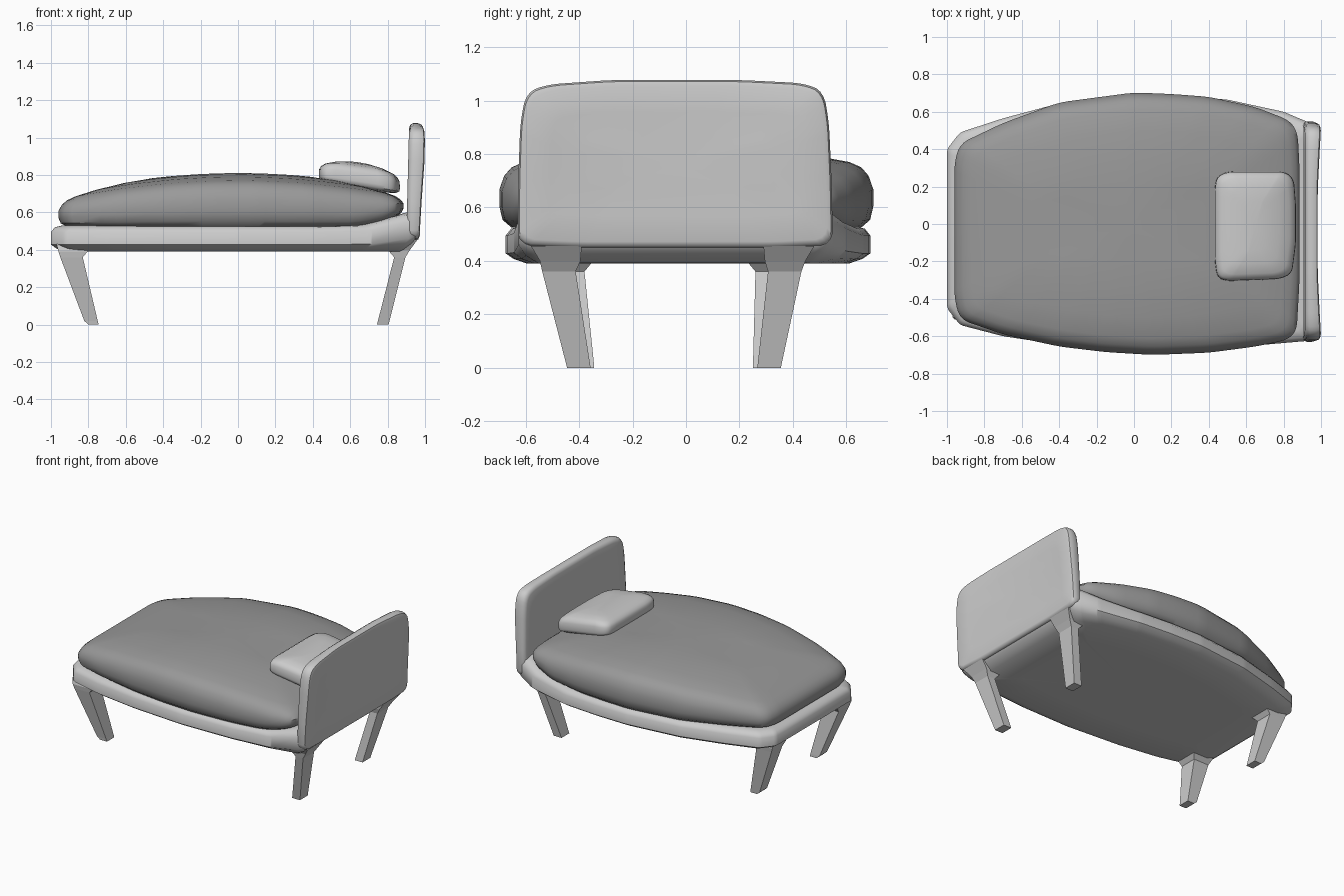
import bpy, bmesh, math

if "Cube" in bpy.data.objects:
    bpy.data.objects.remove(bpy.data.objects["Cube"])


def shade(name, value):
    mat = bpy.data.materials.new(name)
    mat.diffuse_color = (value, value, value, 1)
    mat.use_nodes = True
    mat.node_tree.nodes["Principled BSDF"].inputs["Base Color"].default_value = mat.diffuse_color
    return mat


WOOD, CLOTH, LINEN = shade("frame_grey", 0.68), shade("mattress_grey", 0.32), shade("pillow_grey", 1.0)


def round_outline(pts, cut=0.05, steps=2):
    """Soften the corners of a closed outline by repeated corner cutting."""
    for _ in range(steps):
        out = []
        for i, p in enumerate(pts):
            q = pts[(i + 1) % len(pts)]
            dx, dy = q[0] - p[0], q[1] - p[1]
            k = min(0.25, cut / max(math.hypot(dx, dy), 1e-6))
            out += [(p[0] + dx * k, p[1] + dy * k), (q[0] - dx * k, q[1] - dy * k)]
        pts, cut = out, cut * 0.5
    return pts


def loft(name, mat, outline, rings, place, angle=40):
    """Stack inset copies of an outline; rings are (inset, level); place maps (u, v, level) to 3D."""
    us, vs = [p[0] for p in outline], [p[1] for p in outline]
    cu, cv = (max(us) + min(us)) / 2, (max(vs) + min(vs)) / 2
    hu, hv = (max(us) - min(us)) / 2, (max(vs) - min(vs)) / 2
    bm = bmesh.new()
    loops = [[bm.verts.new(place(cu + (u - cu) * (1 - d / hu), cv + (v - cv) * (1 - d / hv), t))
              for u, v in outline] for d, t in rings]
    n = len(outline)
    for a, b in zip(loops, loops[1:]):
        for i in range(n):
            j = (i + 1) % n
            bm.faces.new((a[i], a[j], b[j], b[i]))
    for loop, t in ((loops[0], rings[0][1]), (loops[-1], rings[-1][1])):
        c = bm.verts.new(place(cu, cv, t))
        for i in range(n):
            bm.faces.new((loop[i], loop[(i + 1) % n], c))
    return finish(name, mat, bm, angle)


def finish(name, mat, bm, angle=None):
    bmesh.ops.recalc_face_normals(bm, faces=bm.faces)
    me = bpy.data.meshes.new(name)
    bm.to_mesh(me)
    bm.free()
    me.materials.append(mat)
    ob = bpy.data.objects.new(name, me)
    bpy.context.collection.objects.link(ob)
    if angle:
        bpy.ops.object.select_all(action='DESELECT')
        ob.select_set(True)
        bpy.context.view_layer.objects.active = ob
        bpy.ops.object.shade_smooth_by_angle(angle=math.radians(angle))
    return ob


# height of the frame top, sweeping up towards the headboard
def deck(x):
    k = min(max((x - 0.55) / 0.35, 0), 1)
    return 0.53 + 0.07 * k * k


# bed frame with bulging sides
def frame_point(x, y, t):
    low = 0.39 + max(0, x - 0.87) * 0.4
    return x, y, low + t * (deck(x) - low)


frame = round_outline([(-1, 0.40), (-1, -0.45), (-0.93, -0.54), (-0.7, -0.6), (-0.4, -0.645),
                       (0, -0.675), (0.4, -0.668), (0.7, -0.645), (0.93, -0.625), (0.962, -0.6),
                       (0.962, 0.52), (0.93, 0.545), (0.8, 0.60), (0.5, 0.665), (0.25, 0.685),
                       (0, 0.69), (-0.4, 0.645), (-0.7, 0.565), (-0.93, 0.49)], 0.012)
loft("bed_frame", WOOD, frame,
     [(0.3, 0), (0.08, 0), (0.03, 0.12), (0.0, 0.27), (0.0, 0.75), (0.02, 0.93), (0.06, 1), (0.2, 1), (0.4, 1)],
     frame_point, 50)


# domed mattress
def mattress_point(x, y, t):
    top = 0.81 - 0.13 * x * x
    return x, y, deck(x) - 0.005 + t * (top - deck(x) + 0.005)


mattress = round_outline([(-0.96, 0.33), (-0.96, -0.40), (-0.93, -0.51), (-0.7, -0.59), (-0.4, -0.655),
                          (-0.15, -0.685), (0.1, -0.70), (0.4, -0.688), (0.65, -0.655), (0.82, -0.62),
                          (0.87, -0.57), (0.885, -0.3), (0.885, 0.3), (0.875, 0.49), (0.83, 0.555),
                          (0.65, 0.625), (0.4, 0.68), (0.2, 0.695), (0, 0.703), (-0.4, 0.65),
                          (-0.7, 0.54), (-0.93, 0.43)], 0.03)
loft("mattress", CLOTH, mattress,
     [(0.3, 0), (0.045, 0), (0.012, 0.1), (0, 0.28), (0, 0.5), (0.018, 0.68), (0.045, 0.79), (0.09, 0.86),
      (0.2, 0.93), (0.35, 0.98), (0.5, 1)], mattress_point)


# headboard: outline in y and z, slightly raked and curved
def headboard_point(y, z, t):
    bow = ((y + 0.04) / 0.58) ** 2
    rake = (z - 0.6) / 0.47
    front = 0.903 + 0.012 * rake
    back = 0.968 + 0.012 * max(rake, -0.1) + 0.024 * bow * max(0.3, min(1, 0.4 + rake))
    return front + t * (back - front), y, z


board = round_outline([(-0.63, 0.46), (-0.42, 0.45), (0.34, 0.45), (0.55, 0.46), (0.545, 0.7), (0.535, 0.92),
                       (0.515, 1.035), (0.44, 1.065), (0.2, 1.077), (-0.28, 1.077), (-0.52, 1.06),
                       (-0.598, 1.03), (-0.62, 0.92), (-0.628, 0.7)], 0.03)
loft("headboard", WOOD, board,
     [(0.22, 0), (0.12, 0), (0.025, 0), (0.008, 0.1), (0, 0.3), (0, 0.7), (0.006, 0.92), (0.022, 1),
      (0.12, 1), (0.22, 1)], headboard_point, 50)


# pillow resting on the mattress slope
def pillow_point(x, y, t):
    k = (x - 0.43) / 0.435
    low = 0.772 - 0.07 * k
    high = 0.862 + 0.06 * k - 0.125 * k * k
    return x, y, low + t * (high - low)


pillow = round_outline([(0.432, 0.2), (0.432, -0.2), (0.445, -0.285), (0.49, -0.305), (0.78, -0.295),
                        (0.845, -0.265), (0.866, -0.1), (0.866, 0.1), (0.855, 0.24), (0.81, 0.28),
                        (0.5, 0.28), (0.445, 0.255)], 0.02)
loft("pillow", LINEN, pillow,
     [(0.1, -0.1), (0.02, -0.01), (0.004, 0.1), (0, 0.25), (0.002, 0.65), (0.012, 0.83), (0.035, 0.95),
      (0.09, 1.02), (0.16, 1.05)], pillow_point)


# tapered square legs, each with a small flare under the frame
# section: (z, x from, x to, y middle, inner half, outer half)
def legs(prefix, sections):
    for side, label in ((-1, "front"), (1, "back")):
        bm = bmesh.new()
        rows = []
        for z, x0, x1, c, i, o in sections:
            ys = (c + side * i, c + side * o)
            rows.append([bm.verts.new(p) for p in ((x0, ys[0], z), (x1, ys[0], z), (x1, ys[1], z), (x0, ys[1], z))])
        for a, b in zip(rows, rows[1:]):
            for k in range(4):
                bm.faces.new((a[k], a[(k + 1) % 4], b[(k + 1) % 4], b[k]))
        bm.faces.new(rows[0])
        bm.faces.new(rows[-1])
        finish(f"{prefix}_{label}_leg", WOOD, bm)


legs("head", [(0.455, 0.80, 0.96, -0.05, 0.34, 0.53), (0.40, 0.80, 0.92, -0.05, 0.345, 0.497),
              (0.36, 0.835, 0.895, -0.053, 0.36, 0.485), (0, 0.743, 0.805, -0.045, 0.312, 0.40)])
legs("foot", [(0.43, -0.97, -0.80, -0.055, 0.29, 0.445), (0.39, -0.96, -0.805, -0.06, 0.295, 0.45),
              (0.36, -0.95, -0.83, -0.06, 0.32, 0.445), (0.02, -0.822, -0.75, -0.047, 0.298, 0.383),
              (0, -0.80, -0.745, -0.047, 0.297, 0.38)])
